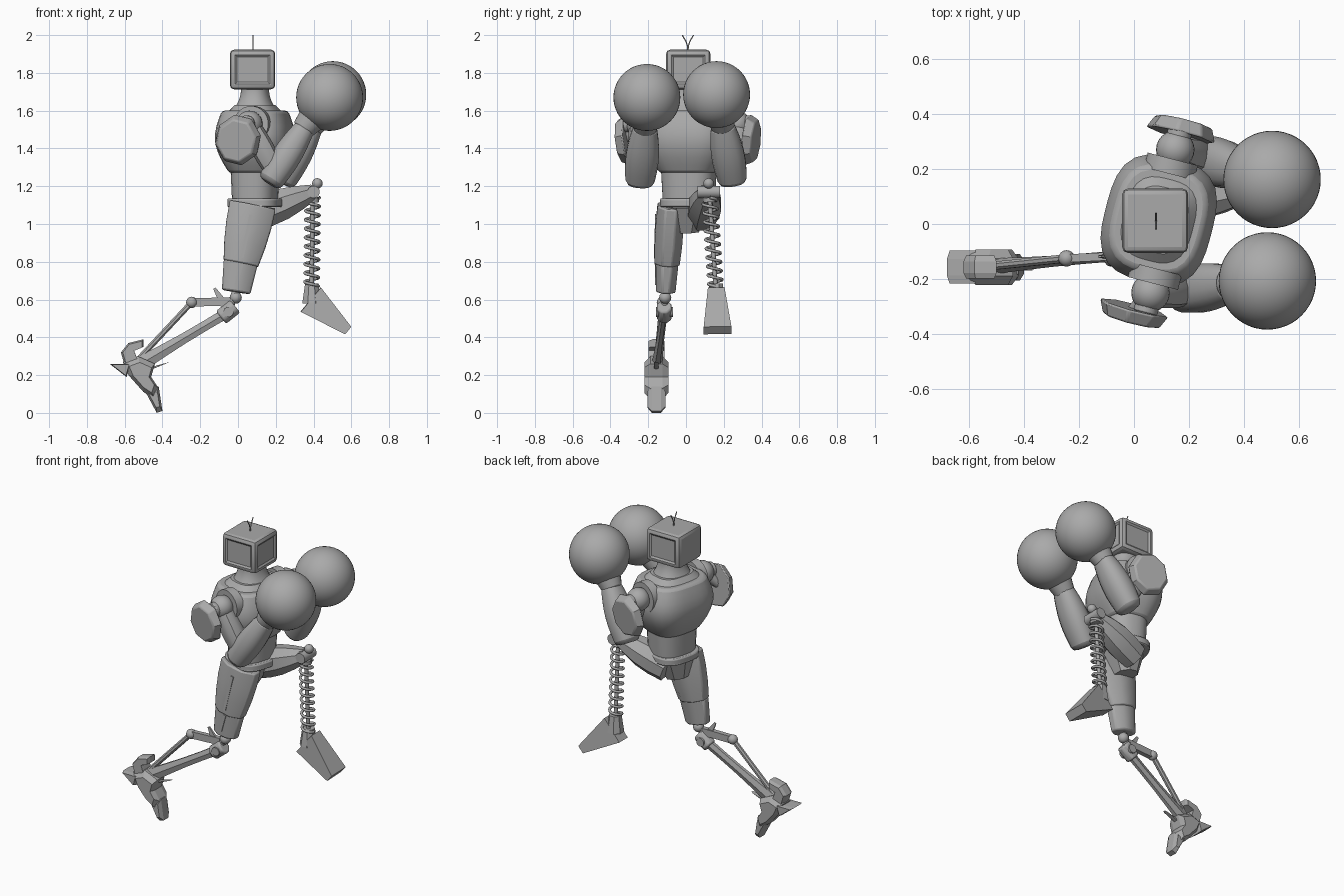
import bpy, bmesh
from math import sin, cos, pi, radians
from mathutils import Vector

old = bpy.data.objects.get("Cube")
if old:
    bpy.data.objects.remove(old)

grey = bpy.data.materials.new("plain_grey")
grey.use_nodes = True
grey.diffuse_color = (0.4, 0.4, 0.4, 1)
grey.node_tree.nodes["Principled BSDF"].inputs["Base Color"].default_value = grey.diffuse_color


def activate(ob):
    bpy.context.collection.objects.link(ob)
    bpy.ops.object.select_all(action="DESELECT")
    ob.select_set(True)
    bpy.context.view_layer.objects.active = ob


def finish(name, bm, smooth=35, bevel=0):
    bmesh.ops.recalc_face_normals(bm, faces=bm.faces)
    mesh = bpy.data.meshes.new(name)
    bm.to_mesh(mesh)
    bm.free()
    mesh.materials.append(grey)
    ob = bpy.data.objects.new(name, mesh)
    activate(ob)
    if smooth:
        bpy.ops.object.shade_smooth_by_angle(angle=radians(smooth))
    if bevel:
        mod = ob.modifiers.new("soft_rims", "BEVEL")
        mod.width, mod.segments, mod.angle_limit = bevel, 2, radians(40)


def skin(name, rows, smooth, bevel):
    """Join equal rings of points into a closed solid."""
    bm = bmesh.new()
    rows = [[bm.verts.new(p) for p in row] for row in rows]
    for low, high in zip(rows, rows[1:]):
        for i in range(len(low)):
            bm.faces.new((low[i - 1], low[i], high[i], high[i - 1]))
    bm.faces.new(rows[0])
    bm.faces.new(rows[-1])
    finish(name, bm, smooth, bevel)


def limb(name, a, b, start, end=None, bulge=0, flat=1, flat_end=None, sides=12, power=2,
         side=None, steps=1, bevel=0):
    """Tapered limb from a to b; start and end are half widths, flat is depth / width."""
    a, b = Vector(a), Vector(b)
    end = start if end is None else end
    flat_end = flat if flat_end is None else flat_end
    axis = (b - a).normalized()
    side = Vector(side or ((0, 0, 1) if abs(axis.y) > 0.9 else (0, 1, 0)))
    side = (side - axis * side.dot(axis)).normalized()
    front = side.cross(axis)
    rows = []
    for k in range(steps + 1):
        t = k / steps
        width = start + (end - start) * t + bulge * sin(pi * t)
        depth = width * (flat + (flat_end - flat) * t)
        row = []
        for i in range(sides):
            c, s = cos(2 * pi * (i + 0.5) / sides), sin(2 * pi * (i + 0.5) / sides)
            reach = (abs(c) ** power + abs(s) ** power) ** (-1 / power)
            row.append(a.lerp(b, t) + (front * c * depth + side * s * width) * reach)
        rows.append(row)
    skin(name, rows, 35, bevel)


def ball(name, centre, radius, segments=24):
    bm = bmesh.new()
    bmesh.ops.create_uvsphere(bm, u_segments=segments, v_segments=segments // 2, radius=radius)
    bmesh.ops.translate(bm, vec=centre, verts=bm.verts)
    finish(name, bm)


def plate(name, outline, half, edge=0.85):
    """Side-on outline with flanks that shrink towards its middle."""
    points = [Vector((x, foot_y, z)) for x, z in outline]
    middle = sum(points, Vector()) / len(points)
    rows = [[middle.lerp(p, scale) + Vector((0, half * side, 0)) for p in points]
            for side, scale in ((-1, edge), (-0.5, 1), (0.5, 1), (1, edge))]
    skin(name, rows, 0, 0)


def wire(name, points, radius):
    curve = bpy.data.curves.new(name, "CURVE")
    curve.dimensions, curve.bevel_depth, curve.bevel_resolution = "3D", radius, 2
    spline = curve.splines.new("POLY")
    spline.points.add(len(points) - 1)
    for point, co in zip(spline.points, points):
        point.co = (*co, 1)
    curve.materials.append(grey)
    activate(bpy.data.objects.new(name, curve))
    bpy.ops.object.convert(target="MESH")


# Head: bevelled box with shallow panels on the face and both sides
bm = bmesh.new()
bmesh.ops.create_cube(bm, size=1)
bmesh.ops.scale(bm, vec=(0.24, 0.235, 0.21), verts=bm.verts)
bmesh.ops.translate(bm, vec=(0.077, 0.012, 1.818), verts=bm.verts)
bmesh.ops.bevel(bm, geom=bm.edges[:], offset=0.022, segments=2, profile=0.5, affect="EDGES")
bm.normal_update()
panels = [f for f in bm.faces if f.calc_area() > 0.02 and (abs(f.normal.y) > 0.9 or f.normal.x > 0.9)]
bmesh.ops.inset_individual(bm, faces=panels, thickness=0.008, depth=0)
bmesh.ops.inset_individual(bm, faces=panels, thickness=0.015, depth=-0.008)
finish("head", bm, smooth=20)
for name, way in (("left", 1), ("right", -1)):
    wire(name + "_antenna", [(0.08, 0.01 + way * 0.03 * t * t, 1.92 + 0.08 * t) for t in (0.3, 0.6, 1)], 0.003)
    wire(name + "_antenna_root", [(0.08, 0.01, 1.91), (0.08, 0.01 + way * 0.003, 1.945)], 0.003)

# Torso: stacked rounded sections, turned at the waist
turn = (0.25, 0.97, 0)


def section(name, low, high, start, end, **shape):
    limb(name, (0.09, 0.015, low), (0.09, 0.015, high), start, end, sides=32, steps=8, side=turn, **shape)


section("neck", 1.6, 1.74, 0.125, 0.08, bulge=-0.015, flat=0.9, power=2.3)
section("collar", 1.57, 1.63, 0.185, 0.12, flat=0.84, power=3)
section("chest", 1.27, 1.6, 0.148, 0.19, bulge=0.06, flat=0.86, power=3, bevel=0.015)
section("abdomen", 1.1, 1.29, 0.135, 0.145, flat=0.85, power=2.6)
section("belt", 1.09, 1.135, 0.145, 0.145, flat=0.95, power=3, bevel=0.01)
limb("pelvis", (0.06, 0, 0.96), (0.08, 0, 1.1), 0.07, 0.125, flat=0.95, sides=8, power=3)

# Arms: the left one mirrors the right, carried along by the turned chest
joints = [Vector(p) for p in ((0.06, -0.25, 1.53), (0.2, -0.24, 1.27), (0.36, -0.215, 1.52), (0.485, -0.207, 1.67))]
for name, way in (("right", -1), ("left", 1)):
    arm = [p.copy() for p in joints]
    if way > 0:
        for k, p in enumerate(arm):
            p.y = -p.y
            p += Vector((0.09, 0.02, 0)).lerp(Vector((0.017, -0.045, 0.015)), k / 3)
    shoulder, elbow, wrist, glove = arm
    out = Vector(turn) * way
    limb(name + "_shoulder_socket", shoulder - out * 0.09, shoulder - out * 0.035, 0.095, sides=24)
    ball(name + "_shoulder", shoulder, 0.07)
    limb(name + "_shoulder_axle", shoulder, shoulder + out * 0.075, 0.045, sides=16, bevel=0.005)
    limb(name + "_upper_arm", shoulder, elbow, 0.05, 0.05, bulge=0.012, steps=6, power=2.5)
    ball(name + "_elbow", elbow, 0.06)
    limb(name + "_forearm", elbow.lerp(wrist, -0.22), wrist, 0.075, 0.06, bulge=0.02, flat=0.88,
         sides=16, power=2.5, steps=8, bevel=0.025)
    limb(name + "_glove_cuff", wrist.lerp(glove, -0.15), glove, 0.06, 0.11, sides=20, bevel=0.01)
    ball(name + "_glove", glove, 0.177, segments=48)
    # Shield-like shoulder pad, leaning outwards
    pad = shoulder + out * 0.055 + Vector((way * 0.025 - 0.02, 0, -0.085))
    rim = pad + out * 0.05 + Vector((0, 0, -0.005))
    limb(name + "_shoulder_pad", pad, rim, 0.14, 0.115, flat=0.92, sides=8, side=(0.25, 0, 1), bevel=0.008)
    limb(name + "_pad_mount", shoulder, rim.lerp(pad, 0.5), 0.03)

# Standing leg: faceted thigh, knee guard and knee joint
limb("right_thigh", (0.015, -0.1, 0.79), (0.078, -0.08, 1.1), 0.068, 0.072, bulge=0.006, flat=1.4, flat_end=1.75,
     sides=8, power=3, steps=3, bevel=0.008)
limb("right_knee_guard", (-0.01, -0.107, 0.64), (0.015, -0.1, 0.8), 0.052, 0.062, flat=1.5, sides=8, power=3,
     bevel=0.01)
limb("right_thigh_panel", (0.07, -0.153, 1.05), (0.02, -0.162, 0.82), 0.014, 0.012, sides=4)
limb("right_guard_panel", (0.02, -0.157, 0.79), (-0.01, -0.157, 0.68), 0.012, 0.01, sides=4)
knee = Vector((-0.05, -0.115, 0.535))
ball("right_knee_ball", (-0.012, -0.11, 0.61), 0.032)
limb("right_knee_stem", (-0.01, -0.11, 0.65), knee, 0.02)
limb("right_knee_block", knee + Vector((0.035, 0, 0.03)), knee - Vector((0.04, 0, 0.03)), 0.04, flat=1.1,
     sides=8, power=3, bevel=0.01)
limb("right_knee_axle", knee - Vector((0, 0.045, 0)), knee + Vector((0, 0.045, 0)), 0.027)

# Standing shin: plate in front, thin piston behind
piston = Vector((-0.245, -0.125, 0.585))
limb("right_shin", knee, (-0.53, -0.155, 0.25), 0.02, 0.03, bulge=-0.005, flat=1.6, sides=6, steps=4)
limb("right_piston_bracket", piston, (-0.04, -0.115, 0.59), 0.016, flat=1.5, sides=4, power=8)
limb("right_piston_fin", (-0.07, -0.118, 0.57), (-0.125, -0.118, 0.66), 0.016, 0.005, flat=2, sides=4)
ball("right_piston_joint", piston, 0.03, segments=16)
limb("right_piston", piston, (-0.54, -0.155, 0.27), 0.016, sides=8)

# Standing foot: ankle hook, wide middle, toe and spurs
foot_y = -0.157
plate("right_ankle", [(-0.62, 0.32), (-0.58, 0.37), (-0.5, 0.39), (-0.5, 0.35), (-0.55, 0.33), (-0.52, 0.25),
                      (-0.6, 0.25)], 0.042)
plate("right_foot", [(-0.61, 0.27), (-0.53, 0.3), (-0.44, 0.26), (-0.46, 0.19), (-0.42, 0.13), (-0.44, 0.07),
                     (-0.5, 0.11), (-0.58, 0.2)], 0.064, edge=0.7)
plate("right_toe", [(-0.5, 0.13), (-0.42, 0.14), (-0.4, 0.01), (-0.43, 0)], 0.048, edge=0.6)
plate("right_heel_spur", [(-0.68, 0.26), (-0.57, 0.26), (-0.59, 0.19)], 0.06)
plate("right_ankle_spur", [(-0.48, 0.22), (-0.36, 0.27), (-0.47, 0.24)], 0.012)

# Raised leg: broad thigh with rails, knee and spring shin
hip, bend = Vector((0.07, 0.085, 1.04)), Vector((0.4, 0.12, 1.17))
limb("left_thigh", hip, bend, 0.075, 0.046, bulge=0.025, flat=1.1, flat_end=0.9, sides=8, power=3, steps=4)
for name, way in (("outer", 1), ("inner", -1)):
    limb("left_thigh_rail_" + name, hip + Vector((0.08, 0.025 + way * 0.045, 0.05)),
         bend + Vector((0, way * 0.03, 0.02)), 0.018, sides=8)
limb("left_knee_axle", bend - Vector((0, 0.06, 0)), bend + Vector((0, 0.06, 0)), 0.033)
ball("left_knee_ball", bend + Vector((0.02, 0, 0.045)), 0.028, segments=16)
top, low = Vector((0.395, 0.125, 1.14)), Vector((0.39, 0.157, 0.67))
limb("left_shin_rod", top, low, 0.012)
limb("left_spring_cap", top, top.lerp(low, 0.05), 0.035, sides=16)
coils, steps = 10, 20
wire("left_spring", [top.lerp(low, i / (coils * steps)) +
                     Vector((cos(2 * pi * i / steps), sin(2 * pi * i / steps), 0)) * 0.037
                     for i in range(coils * steps + 1)], 0.008)

# Raised foot: wedge flaring towards the toe, ankle block and top ridge
limb("left_foot", (0.385, 0.16, 0.6), (0.582, 0.167, 0.437), 0.048, 0.08, flat=1.9, flat_end=0.35, sides=4, power=8)
limb("left_ankle", (0.39, 0.16, 0.58), (0.39, 0.16, 0.685), 0.05, 0.035, sides=8, power=4)
limb("left_foot_ridge", (0.42, 0.16, 0.63), (0.575, 0.167, 0.455), 0.025, 0.035, flat=0.8, flat_end=0.6, sides=4)
